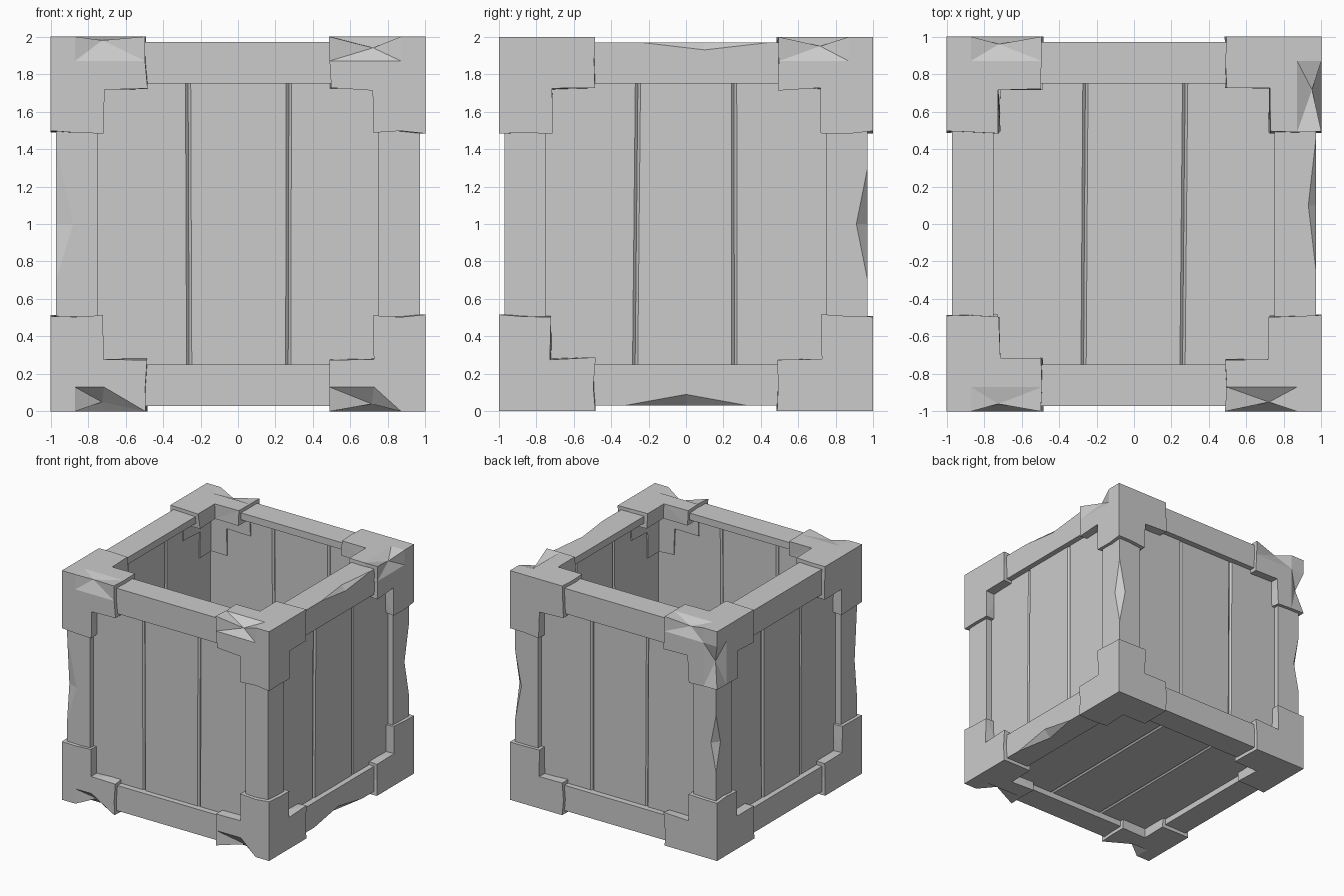
import bpy, bmesh, random
from itertools import product
from mathutils import Vector

random.seed(4)
cube = bpy.data.objects.get("Cube")
if cube:
    bpy.data.objects.remove(cube, do_unlink=True)

grey = bpy.data.materials.new("plain grey")
grey.use_nodes = True
COLOR = (0.6, 0.6, 0.6, 1)
grey.diffuse_color = COLOR
grey.node_tree.nodes["Principled BSDF"].inputs["Base Color"].default_value = COLOR

AXES = "xyz"
OUT, LIP = 0.97, 0.75            # beam outer face and inner edge
TIP, STEP, BACK = 0.49, 0.72, 0.87   # corner bracket arm end, arm width, plate back


def finish(name, bm):
    """Clean the mesh, raise it onto the ground and link it."""
    bmesh.ops.remove_doubles(bm, verts=bm.verts, dist=0.0005)
    bmesh.ops.recalc_face_normals(bm, faces=bm.faces)
    bmesh.ops.translate(bm, verts=bm.verts, vec=(0, 0, 1))
    mesh = bpy.data.meshes.new(name)
    bm.to_mesh(mesh)
    bm.free()
    mesh.materials.append(grey)
    obj = bpy.data.objects.new(name, mesh)
    bpy.context.collection.objects.link(obj)


def loft(bm, rings):
    """Skin a list of equal rings and close both ends."""
    rings = [[bm.verts.new(p) for p in ring] for ring in rings]
    n = len(rings[0])
    for a, b in zip(rings, rings[1:]):
        for i in range(n):
            j = (i + 1) % n
            bm.faces.new((a[i], a[j], b[j], b[i]))
    bm.faces.new(rings[0])
    bm.faces.new(rings[-1])


def place(axis, along, u, v):
    """Point from a distance along an axis and two cross coordinates."""
    p = [0, 0, 0]
    p[axis] = along
    p[(axis + 1) % 3] = u
    p[(axis + 2) % 3] = v
    return Vector(p)


# Beams: L-shaped section, worn at some places on the outer edge
# key: axis, sign of next axis, sign of the one after
# value: start, peak, end, cut on each face
beam_chips = {
    (1, 1, 1): (-0.24, 0.1, 0.45, 0.04, 0.04),
    (1, -1, 1): (-0.33, 0, 0.33, 0.06, 0.06),
    (2, 1, 1): (-0.3, 0, 0.3, 0.06, 0.06),
    (2, -1, -1): (-0.3, 0, 0.42, 0.09, 0.03),
    (2, -1, 1): (-0.25, 0, 0.25, 0.05, 0.06),
}


def beam(axis, su, sv):
    start, peak, end, cu, cv = beam_chips.get((axis, su, sv), (-0.3, 0, 0.3, 0, 0))
    rings = []
    for t in (-0.56, start, peak, end, 0.56):
        a, b = (cu, cv) if t == peak else (0, 0)
        back = OUT - 0.06
        section = [(OUT - a, OUT), (LIP, OUT), (LIP, back), (back, back),
                   (back, LIP), (OUT, LIP), (OUT, OUT - b)]
        rings.append([place(axis, t, su * u, sv * v) for u, v in section])
    bm = bmesh.new()
    loft(bm, rings)
    finish(f"frame_beam_{AXES[axis]}", bm)


for axis, su, sv in product(range(3), (-1, 1), (-1, 1)):
    beam(axis, su, sv)

# Corner brackets: three joined L-shaped plates with worn edges
# key: corner signs and arm axis, value: cut on the two other axes
corner_chips = {
    (-1, -1, -1, 0): (0.09, 0.05), (1, -1, -1, 0): (0.08, 0.04),
    (1, -1, 1, 0): (0.05, 0.06), (-1, -1, 1, 0): (0.04, 0.02),
    (-1, 1, 1, 0): (0.04, 0.04), (1, 1, 1, 1): (0.05, 0.05),
    (-1, 1, 1, 2): (0.05, 0.05),
}


def solid(cell):
    return (all(0 <= c <= 2 for c in cell)
            and sum(c >= 1 for c in cell) >= 2 and 2 in cell)


def bracket(signs):
    levels = (TIP, STEP, BACK, 1.0)
    bm = bmesh.new()
    grid = {}

    def corner(key):
        if key not in grid:
            p = Vector([levels[k] for k in key])
            for i in range(3):
                if key[i] < 2:
                    p[i] += random.uniform(-0.008, 0.008)
            for axis in range(3):
                others = [i for i in range(3) if i != axis]
                chip = corner_chips.get((*signs, axis))
                if chip and key[axis] == 1 and all(key[i] == 3 for i in others):
                    for i, cut in zip(others, chip):
                        p[i] -= cut
            grid[key] = bm.verts.new([s * c for s, c in zip(signs, p)])
        return grid[key]

    # Skin the outside of the filled cells
    for cell in filter(solid, product(range(3), repeat=3)):
        for axis, side in product(range(3), (0, 1)):
            near = list(cell)
            near[axis] += 2 * side - 1
            if solid(near):
                continue
            u, v = (axis + 1) % 3, (axis + 2) % 3
            quad = []
            for du, dv in ((0, 0), (1, 0), (1, 1), (0, 1)):
                key = list(cell)
                key[axis] += side
                key[u] += du
                key[v] += dv
                quad.append(corner(tuple(key)))
            bm.faces.new(quad)
    bmesh.ops.triangulate(bm, faces=bm.faces)
    finish("corner_bracket", bm)


for signs in product((-1, 1), repeat=3):
    bracket(signs)

# Planks: three per side and for the floor, with bevelled long edges
SEAM, EDGE, BEVEL = 0.265, 0.915, 0.014


def panel(name, axis, sign, run, cross):
    seams = [[c + random.uniform(-0.01, 0.01) for c in (s, s)] for s in (-SEAM, SEAM)]
    bounds = [[-EDGE] * 2, *seams, [EDGE] * 2]
    bm = bmesh.new()
    for left, right in zip(bounds, bounds[1:]):
        front = 0.92 + random.uniform(-0.004, 0.004)
        rear, rings = 0.88, []
        for end in (0, 1):
            a, b = left[end], right[end]
            section = [(a, rear + BEVEL), (a, front - BEVEL), (a + BEVEL, front),
                       (b - BEVEL, front), (b, front - BEVEL), (b, rear + BEVEL),
                       (b - BEVEL, rear), (a + BEVEL, rear)]
            ring = []
            for c, depth in section:
                p = Vector((0, 0, 0))
                p[axis], p[cross], p[run] = sign * depth, c, (2 * end - 1) * EDGE
                ring.append(p)
            rings.append(ring)
        loft(bm, rings)
    finish(name, bm)


panel("front_planks", 1, -1, 2, 0)
panel("back_planks", 1, 1, 2, 0)
panel("left_planks", 0, 1, 2, 1)
panel("right_planks", 0, -1, 2, 1)
panel("floor_planks", 2, -1, 1, 0)
